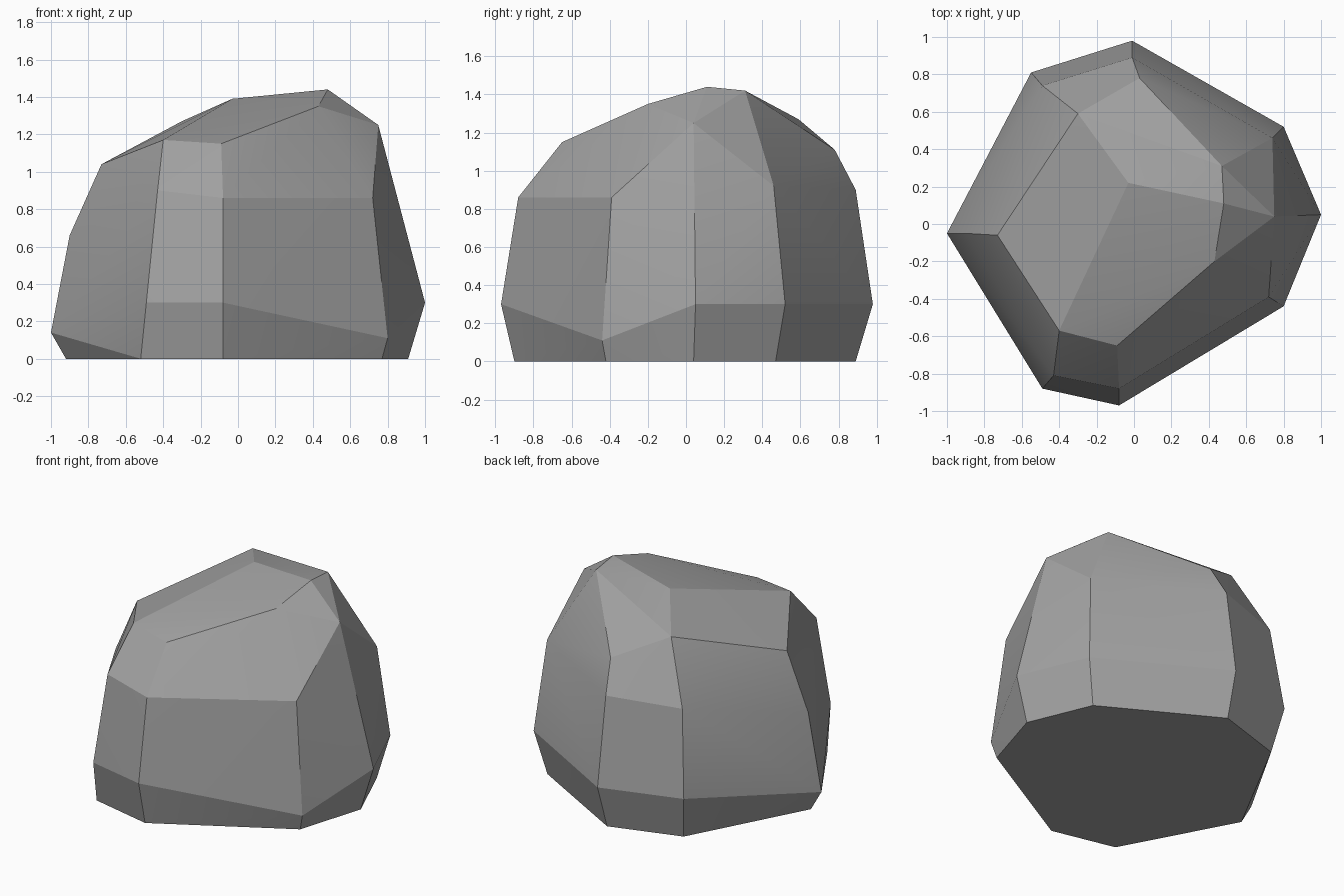
import bpy
import bmesh
import math

# Remove the default object only
default_object = bpy.data.objects.get("Cube")
if default_object is not None:
    bpy.data.objects.remove(default_object, do_unlink=True)


def make_material(name, colour):
    """One flat, matte colour for the viewport and for renders."""
    material = bpy.data.materials.new(name)
    material.use_nodes = True
    material.diffuse_color = colour
    shader = next(node for node in material.node_tree.nodes
                  if node.type == 'BSDF_PRINCIPLED')
    shader.inputs["Base Color"].default_value = colour
    shader.inputs["Roughness"].default_value = 1.0
    return material


# Chiselled corner columns of the boulder, each running
# base, widest belt, shoulder, crown
corner_columns = {
    "west": [(-.92, -.05, 0), (-1, -.05, .14), (-.9, -.05, .66), (-.73, -.06, 1.04)],
    "south_west": [(-.52, -.8, 0), (-.49, -.88, .3), (-.43, -.81, .9), (-.4, -.57, 1.17)],
    "south": [(-.08, -.9, 0), (-.08, -.97, .3), (-.08, -.88, .86), (-.09, -.65, 1.15)],
    "south_east": [(.77, -.42, 0), (.8, -.44, .11), (.72, -.39, .86), (.43, -.2, 1.35)],
    "east": [(.91, .04, 0), (1, .05, .3), (.75, .04, 1.25), (.48, .11, 1.44)],
    "north_east": [(.73, .47, 0), (.8, .52, .3), (.74, .46, .92), (.47, .31, 1.42)],
    "north": [(-.02, .89, 0), (-.01, .98, .3), (-.01, .89, .9), (.03, .78, 1.11)],
    "north_west": [(-.5, .74, 0), (-.55, .81, .3), (-.49, .74, .88), (-.3, .59, 1.27)],
}
summit = (-.03, .22, 1.39)


def build_boulder(name, columns, peak, material):
    """Wrap the corner columns and the peak in a faceted convex skin."""
    mesh = bpy.data.meshes.new(name)
    bm = bmesh.new()
    for column in columns.values():
        for corner in column:
            bm.verts.new(corner)
    bm.verts.new(peak)
    bmesh.ops.convex_hull(bm, input=bm.verts[:])
    loose = [vert for vert in bm.verts if not vert.link_faces]
    bmesh.ops.delete(bm, geom=loose, context='VERTS')

    # Join the coplanar triangles of the flat underside
    bmesh.ops.dissolve_limit(bm, angle_limit=math.radians(1),
                             verts=bm.verts[:], edges=bm.edges[:])
    bmesh.ops.recalc_face_normals(bm, faces=bm.faces[:])
    bm.to_mesh(mesh)
    bm.free()

    mesh.materials.append(material)
    boulder = bpy.data.objects.new(name, mesh)
    bpy.context.collection.objects.link(boulder)
    return boulder


# Single grey boulder
stone_grey = make_material("stone_grey", (.36, .36, .36, 1))
boulder = build_boulder("boulder", corner_columns, summit, stone_grey)

# Soften only the shallow folds inside facets, keep facet edges crisp
bpy.ops.object.select_all(action='DESELECT')
boulder.select_set(True)
bpy.context.view_layer.objects.active = boulder
bpy.ops.object.shade_smooth_by_angle(angle=math.radians(15))
